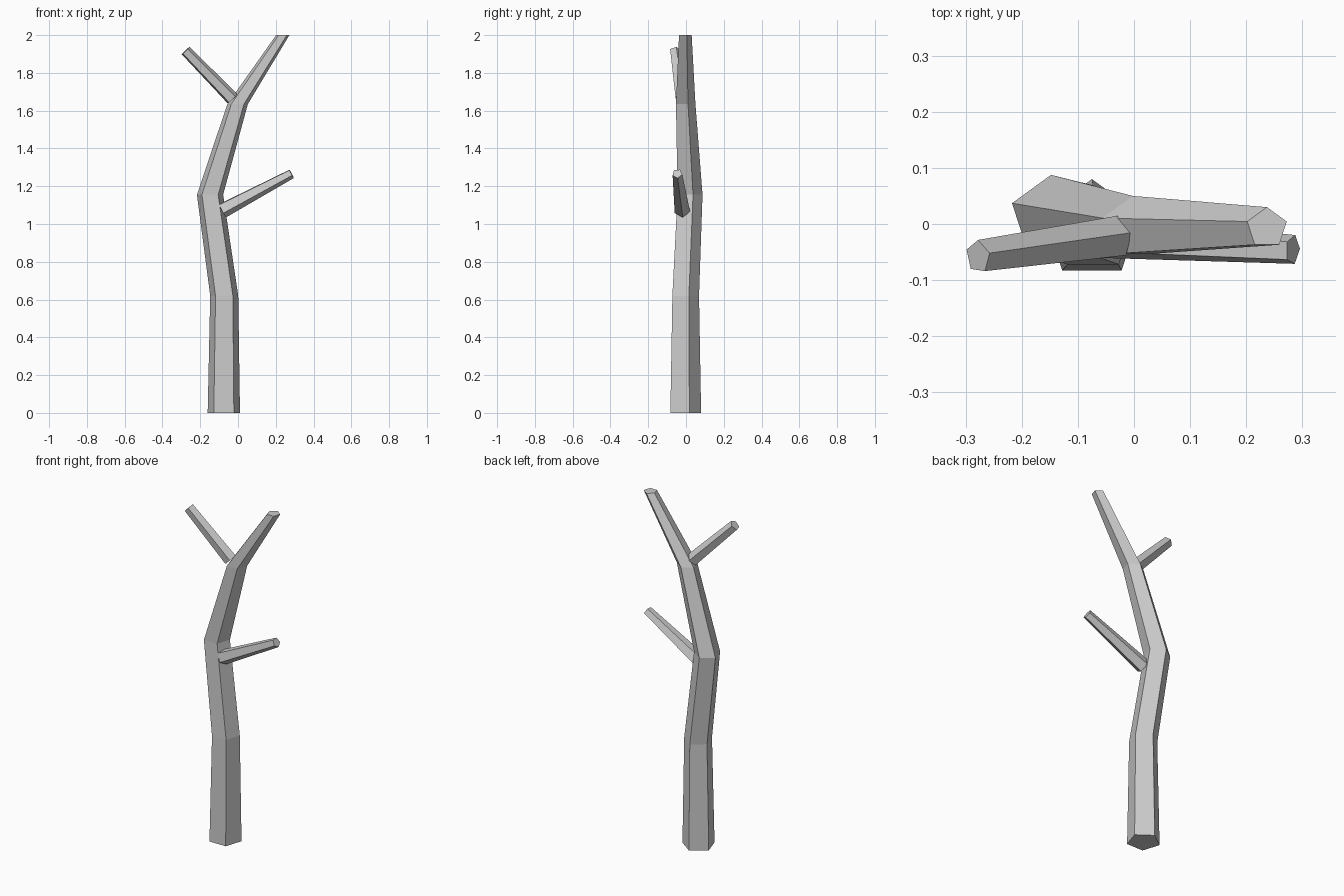
import bpy
import bmesh
from math import sin, cos, radians
from mathutils import Vector

SIDES = 5

cube = bpy.data.objects.get("Cube")
if cube:
    bpy.data.objects.remove(cube, do_unlink=True)

bark = bpy.data.materials.new("pale grey bark")
bark.use_nodes = True
grey = (0.6, 0.6, 0.6, 1)
bark.diffuse_color = grey
bark.node_tree.nodes["Principled BSDF"].inputs["Base Color"].default_value = grey


def limb(name, sections, first, second, turn=0):
    """Five-sided limb through (centre, radius) sections; rings lie in the first/second plane."""
    bm = bmesh.new()
    rings = []
    for centre, radius in sections:
        angles = [radians(turn + 360 * i / SIDES) for i in range(SIDES)]
        rings.append([bm.verts.new(Vector(centre) + radius * (cos(a) * first + sin(a) * second))
                      for a in angles])
    for low, high in zip(rings, rings[1:]):
        for i in range(SIDES):
            j = (i + 1) % SIDES
            bm.faces.new((low[i], low[j], high[j], high[i]))
    bm.faces.new(rings[0])
    bm.faces.new(rings[-1])
    bmesh.ops.recalc_face_normals(bm, faces=bm.faces)
    mesh = bpy.data.meshes.new(name)
    bm.to_mesh(mesh)
    bm.free()
    mesh.materials.append(bark)
    bpy.context.collection.objects.link(bpy.data.objects.new(name, mesh))


def branch(name, start, end, turn):
    """Straight tapered branch with ends cut square to its axis."""
    axis = (Vector(end[0]) - Vector(start[0])).normalized()
    up = (Vector((0, 0, 1)) - axis * axis.z).normalized()
    side = up.cross(axis)
    if side.y < 0:
        side.negate()
    limb(name, [start, end], up, side, turn)


# Bent trunk with level rings, one corner pointing to the back
limb("trunk", [
    ((-0.075, -0.010, 0.0), 0.090),
    ((-0.073, -0.009, 0.62), 0.078),
    ((-0.148, 0.0145, 1.155), 0.073),
    ((-0.002, -0.007, 1.635), 0.057),
    ((0.237, -0.007, 2.0), 0.037),
], Vector((0, 1, 0)), Vector((1, 0, 0)))

# Side branches
branch("lower_left_branch", ((-0.083, -0.02, 1.073), 0.043),
       ((0.283, -0.046, 1.267), 0.027), 30)
branch("upper_right_branch", ((-0.030, -0.023, 1.663), 0.038),
       ((-0.278, -0.058, 1.917), 0.030), 6)
